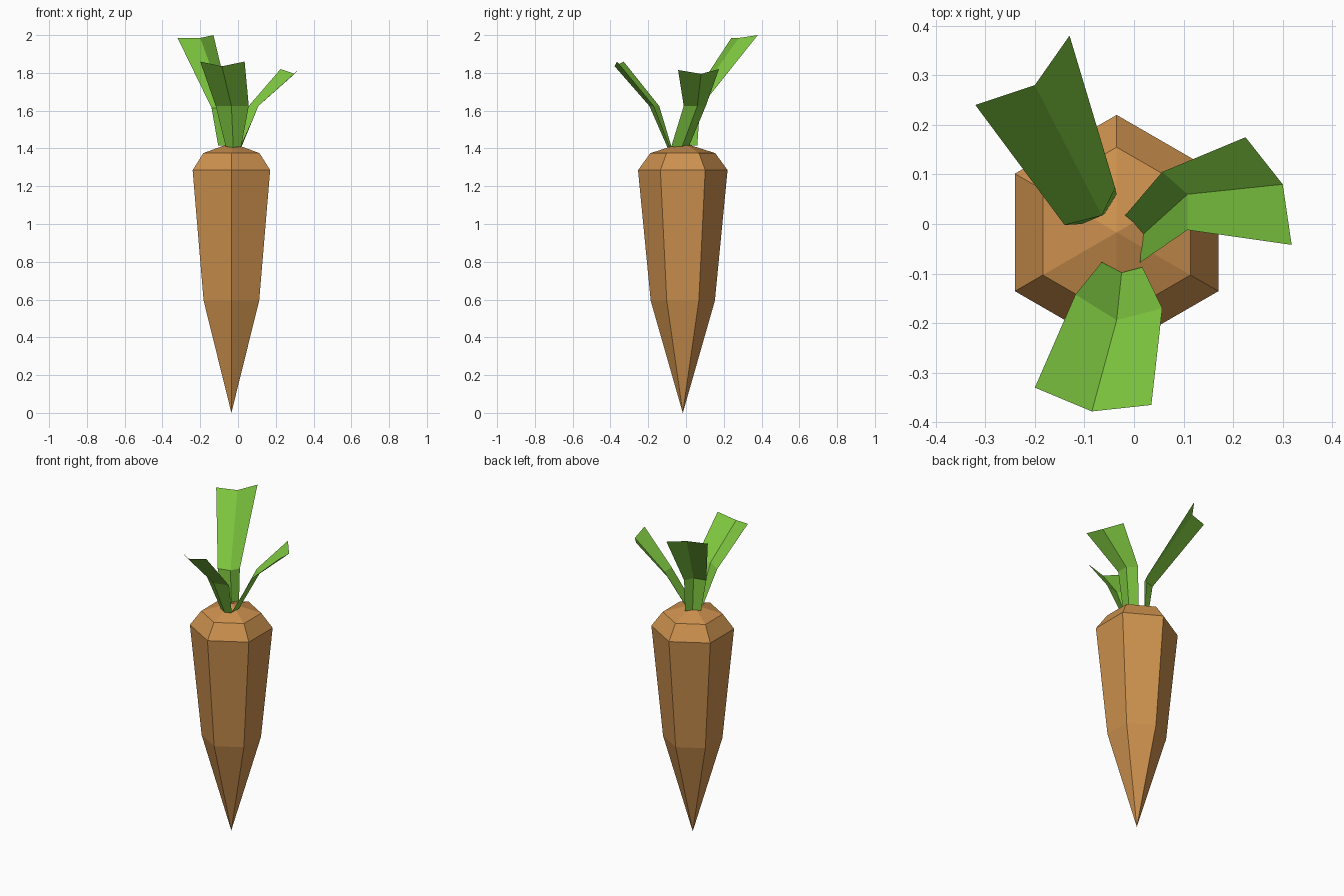
import bpy
import bmesh
from math import cos, sin, pi
from mathutils import Vector

default_cube = bpy.data.objects.get("Cube")
if default_cube:
    bpy.data.objects.remove(default_cube, do_unlink=True)


def make_material(name, colour):
    material = bpy.data.materials.new(name)
    material.use_nodes = True
    material.diffuse_color = colour
    shader = next(n for n in material.node_tree.nodes if n.type == "BSDF_PRINCIPLED")
    shader.inputs["Base Color"].default_value = colour
    return material


def finish_object(name, bm, material):
    """Turn a bmesh into a flat shaded, single coloured object."""
    bmesh.ops.recalc_face_normals(bm, faces=bm.faces[:])
    mesh = bpy.data.meshes.new(name)
    bm.to_mesh(mesh)
    bm.free()
    mesh.materials.append(material)
    obj = bpy.data.objects.new(name, mesh)
    bpy.context.collection.objects.link(obj)
    return obj


def make_root(name, centre, sides, tip_height, rings, crown_height, material):
    """Loft polygon rings (radius, height) between a bottom tip and a crown point."""
    bm = bmesh.new()
    loops = []
    for radius, height in rings:
        angles = [pi / 2 + 2 * pi * i / sides for i in range(sides)]
        loops.append([bm.verts.new((centre.x + radius * cos(a),
                                    centre.y + radius * sin(a), height)) for a in angles])
    tip = bm.verts.new((centre.x, centre.y, tip_height))
    crown = bm.verts.new((centre.x, centre.y, crown_height))
    for i in range(sides):
        j = (i + 1) % sides
        bm.faces.new((tip, loops[0][j], loops[0][i]))
        for lower, upper in zip(loops, loops[1:]):
            bm.faces.new((lower[i], lower[j], upper[j], upper[i]))
        bm.faces.new((loops[-1][i], loops[-1][j], crown))
    return finish_object(name, bm, material)


def make_leaf(name, rows, material):
    """Join rows of edge, fold and edge points into a thin creased leaf."""
    bm = bmesh.new()
    grid = [[bm.verts.new(point) for point in row] for row in rows]
    for lower, upper in zip(grid, grid[1:]):
        for i in range(len(lower) - 1):
            bm.faces.new((lower[i], lower[i + 1], upper[i + 1], upper[i]))
    return finish_object(name, bm, material)


root_orange = make_material("root_orange", (0.61, 0.283, 0.076, 1))
leaf_green = make_material("leaf_green", (0.21, 0.578, 0.051, 1))

# Tapered six-sided root with a shallow crown
make_root("root", Vector((-0.035, -0.017)), 6, 0.0,
          [(0.17, 0.595), (0.237, 1.285), (0.172, 1.375)], 1.43, root_orange)

# Three folded leaves: base row, bend row, tip row
leaves = {
    "front_leaf": [
        [(-0.065, -0.077, 1.41), (-0.025, -0.098, 1.405), (0.017, -0.087, 1.41)],
        [(-0.118, -0.142, 1.625), (-0.035, -0.194, 1.625), (0.057, -0.17, 1.625)],
        [(-0.2, -0.33, 1.86), (-0.085, -0.378, 1.835), (0.035, -0.365, 1.86)]],
    "left_leaf": [
        [(-0.02, 0.015, 1.41), (0.017, -0.022, 1.405), (0.012, -0.078, 1.41)],
        [(0.057, 0.105, 1.625), (0.108, 0.06, 1.625), (0.108, -0.012, 1.625)],
        [(0.225, 0.175, 1.82), (0.3, 0.08, 1.795), (0.318, -0.042, 1.815)]],
    "back_leaf": [
        [(-0.105, 0.0, 1.415), (-0.06, 0.02, 1.415), (-0.035, 0.06, 1.415)],
        [(-0.14, -0.002, 1.615), (-0.065, 0.017, 1.615), (-0.038, 0.073, 1.615)],
        [(-0.32, 0.24, 1.985), (-0.2, 0.28, 1.985), (-0.13, 0.38, 2.0)]],
}
for leaf_name, leaf_rows in leaves.items():
    make_leaf(leaf_name, leaf_rows, leaf_green)
